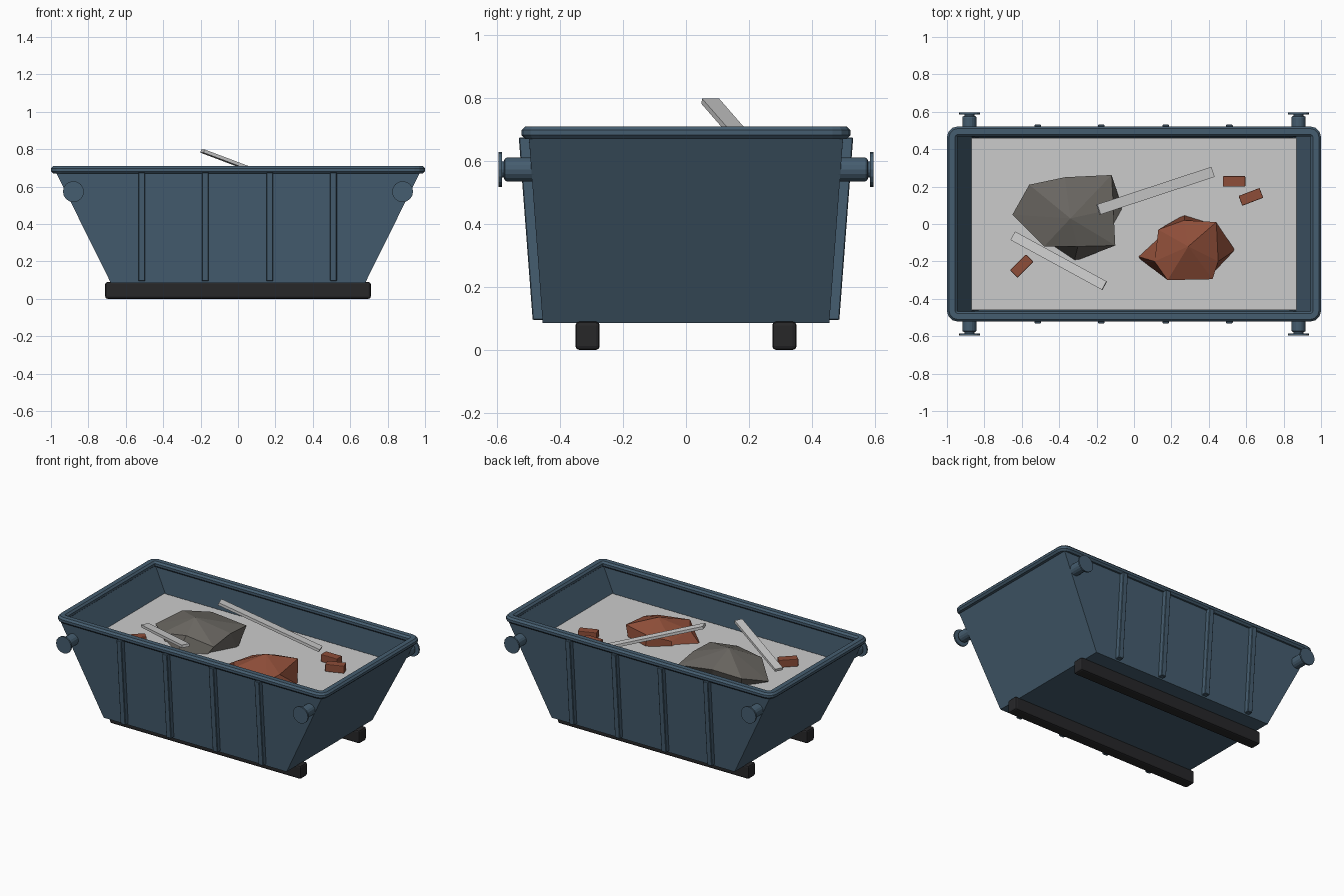
import bpy, bmesh, math
from mathutils import Vector, Matrix

if "Cube" in bpy.data.objects:
    bpy.data.objects.remove(bpy.data.objects["Cube"])


def material(name, rgb):
    m = bpy.data.materials.new(name)
    m.diffuse_color = (*rgb, 1)
    m.use_nodes = True
    m.node_tree.nodes["Principled BSDF"].inputs["Base Color"].default_value = m.diffuse_color
    return m


BLUE = material("blue_steel", (0.06, 0.11, 0.16))
DARK = material("dark_steel", (0.02, 0.02, 0.022))
RUBBLE = material("rubble", (0.15, 0.14, 0.125))
BRICK = material("brick", (0.27, 0.075, 0.04))


def finish(name, bm, mat=None, bevel=0, segs=2):
    bmesh.ops.recalc_face_normals(bm, faces=bm.faces)
    me = bpy.data.meshes.new(name)
    bm.to_mesh(me)
    bm.free()
    ob = bpy.data.objects.new(name, me)
    bpy.context.collection.objects.link(ob)
    if mat:
        me.materials.append(mat)
    if bevel:
        b = ob.modifiers.new("bevel", 'BEVEL')
        b.width, b.segments = bevel, segs
    return ob


def loft(bm, rings, closed=False):
    """Bridge rings of equal point count; returns the vertex rings."""
    vs = [[bm.verts.new(p) for p in r] for r in rings]
    pairs = list(zip(vs, vs[1:])) + ([(vs[-1], vs[0])] if closed else [])
    for a, b in pairs:
        n = len(a)
        for i in range(n):
            bm.faces.new((a[i], a[(i + 1) % n], b[(i + 1) % n], b[i]))
    return vs


def rect(x, y, z):
    return [(-x, -y, z), (x, -y, z), (x, y, z), (-x, y, z)]


def box(name, size, matrix, mat=None, bevel=0):
    bm = bmesh.new()
    bmesh.ops.create_cube(bm, size=1, matrix=matrix @ Matrix.Diagonal((*size, 1)))
    return finish(name, bm, mat, bevel)


def beam(name, a, b, width, thick):
    a, b = Vector(a), Vector(b)
    x = (b - a).normalized()
    y = Vector((0, 0, 1)).cross(x).normalized()
    rot = Matrix((x, y, x.cross(y))).transposed().to_4x4()
    box(name, ((b - a).length, width, thick), Matrix.Translation((a + b) / 2) @ rot)


def cylinder(name, r, y0, y1, x, z, mat, sides=16, bevel=0):
    bm = bmesh.new()
    mtx = Matrix.Translation((x, (y0 + y1) / 2, z)) @ Matrix.Rotation(math.pi / 2, 4, 'X')
    bmesh.ops.create_cone(bm, cap_ends=True, segments=sides, radius1=r, radius2=r,
                          depth=abs(y1 - y0), matrix=mtx)
    finish(name, bm, mat, bevel)


def mound(name, peak, cap, base, mat):
    bm = bmesh.new()
    vs = loft(bm, [base, cap])
    top = bm.verts.new(peak)
    n = len(cap)
    for i in range(n):
        bm.faces.new((vs[1][i], vs[1][(i + 1) % n], top))
    bm.faces.new(vs[0])
    finish(name, bm, mat)


# tapered open tub with wall thickness
bm = bmesh.new()
v = loft(bm, [rect(0.66, 0.435, 0.105), rect(0.955, 0.48, 0.69),
              rect(0.98, 0.50, 0.69), rect(0.68, 0.455, 0.085)])
bm.faces.new(v[0])
bm.faces.new(v[3])
finish("skip_body", bm, BLUE)

# rounded rim tube around the top edge
section = [(-0.0275, -0.008), (-0.016, -0.02), (0.016, -0.02), (0.0275, -0.008),
           (0.0275, 0.008), (0.016, 0.02), (-0.016, 0.02), (-0.0275, 0.008)]
rings = []
R = 0.03
for k, (sx, sy) in enumerate([(1, 1), (-1, 1), (-1, -1), (1, -1)]):
    for j in range(4):
        t = math.radians(90 * k + 30 * j)
        c, s = math.cos(t), math.sin(t)
        cx, cy = sx * (0.9725 - R), sy * (0.4945 - R)
        rings.append([(cx + (R + u) * c, cy + (R + u) * s, 0.69 + w) for u, w in section])
bm = bmesh.new()
loft(bm, rings, closed=True)
finish("top_rim", bm, BLUE)

# side ribs, lifting pins and skids on both long sides
for side, s in (("front", -1), ("back", 1)):
    for i, x in enumerate((-0.515, -0.175, 0.17, 0.51)):
        bm = bmesh.new()
        v = loft(bm, [[(x + dx, s * (y + dy), z) for dx, dy in
                       ((-0.018, -0.035), (0.018, -0.035), (0.018, 0), (-0.018, 0))]
                      for y, z in ((0.487, 0.095), (0.531, 0.675))])
        bm.faces.new(v[0])
        bm.faces.new(v[1])
        finish(f"{side}_rib_{i + 1}", bm, BLUE, 0.003, 1)
    for end, x in (("left", -0.88), ("right", 0.88)):
        tag = f"{side}_{end}"
        cylinder(tag + "_lifting_pin", 0.038, s * 0.475, s * 0.578, x, 0.573, BLUE, 16, 0.01)
        cylinder(tag + "_pin_neck", 0.026, s * 0.57, s * 0.59, x, 0.573, BLUE, 16)
        cylinder(tag + "_pin_disc", 0.056, s * 0.585, s * 0.595, x, 0.573, BLUE, 16)
    box(side + "_skid", (1.42, 0.077, 0.09), Matrix.Translation((0, s * 0.3125, 0.045)), DARK, 0.012)

# flat fill surface inside the tub
bm = bmesh.new()
v = loft(bm, [rect(0.845, 0.455, 0.47), rect(0.872, 0.459, 0.52)])
bm.faces.new(v[0])
bm.faces.new(v[1])
finish("debris_fill", bm)

# rubble and brick heaps with overhanging caps
mound("rubble_heap", (-0.34, 0.03, 0.665),
      [(-0.65, 0.05, 0.53), (-0.48, -0.12, 0.58), (-0.3, -0.12, 0.61), (-0.1, -0.115, 0.585),
       (-0.11, 0.08, 0.6), (-0.12, 0.262, 0.58), (-0.37, 0.25, 0.61), (-0.56, 0.21, 0.585)],
      [(-0.62, 0.04, 0.51), (-0.47, -0.1, 0.51), (-0.32, -0.2, 0.51), (-0.16, -0.1, 0.51),
       (-0.06, 0.08, 0.51), (-0.16, 0.2, 0.51), (-0.36, 0.22, 0.51), (-0.53, 0.17, 0.51)], RUBBLE)
mound("brick_heap", (0.29, -0.12, 0.645),
      [(0.11, -0.2, 0.575), (0.18, -0.3, 0.59), (0.42, -0.295, 0.56), (0.45, -0.2, 0.58),
       (0.44, 0.01, 0.605), (0.27, 0.02, 0.58), (0.13, -0.03, 0.56)],
      [(0.01, -0.17, 0.51), (0.2, -0.27, 0.51), (0.41, -0.28, 0.51), (0.54, -0.14, 0.515),
       (0.43, 0.0, 0.51), (0.27, 0.05, 0.51), (0.14, -0.05, 0.51)], BRICK)

# loose planks
beam("long_plank", (-0.19, 0.077, 0.79), (0.42, 0.278, 0.56), 0.057, 0.018)
beam("short_plank", (-0.647, -0.063, 0.565), (-0.158, -0.33, 0.66), 0.052, 0.018)

# loose bricks
for i, (x, y, a) in enumerate([(0.535, 0.228, 0), (0.625, 0.145, 21), (-0.6, -0.225, 45)]):
    m = Matrix.Translation((x, y, 0.545)) @ Matrix.Rotation(math.radians(a), 4, 'Z')
    box(f"loose_brick_{i + 1}", (0.12, 0.056, 0.05), m, BRICK, 0.004)
